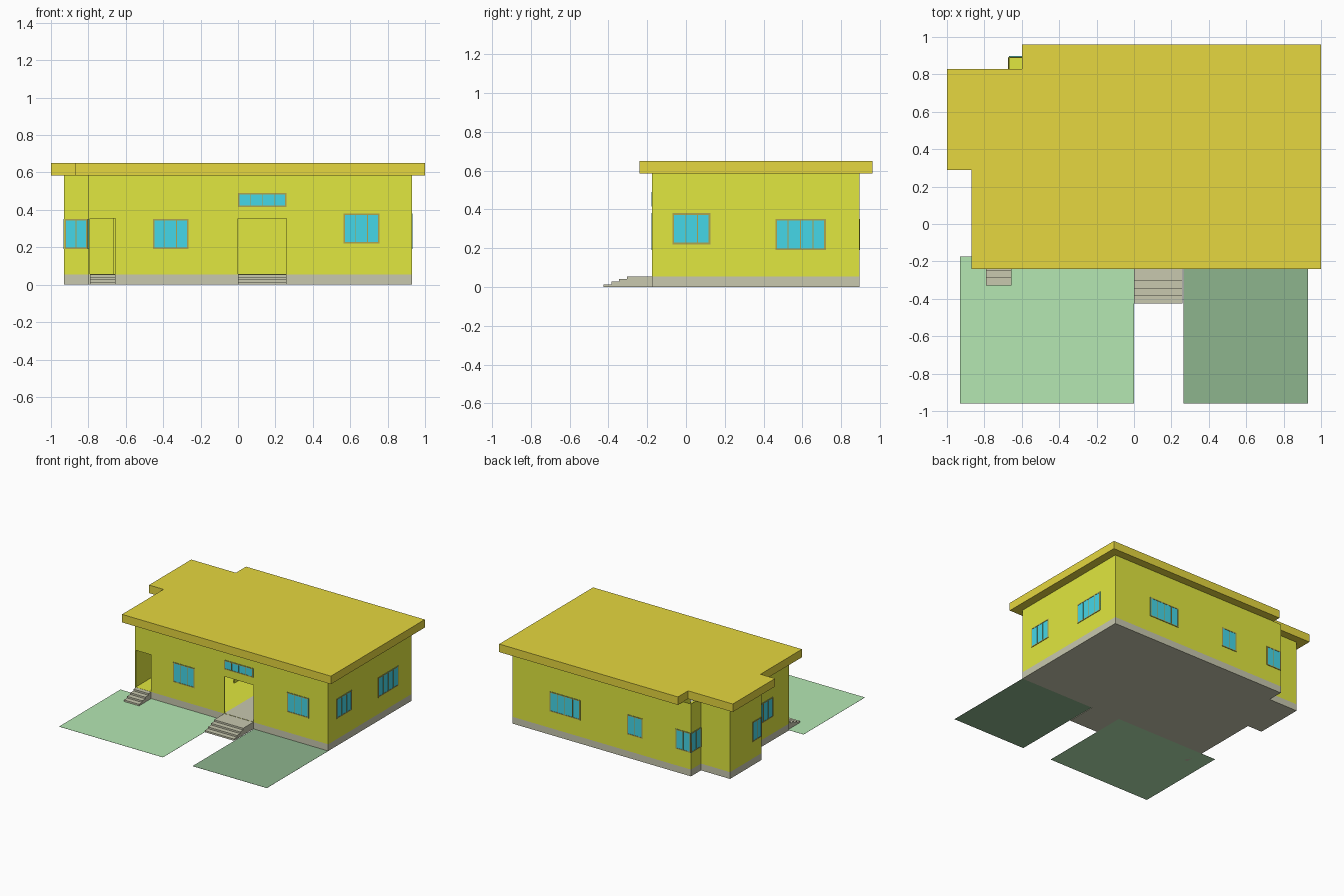
import bpy, bmesh
from mathutils import Vector

if "Cube" in bpy.data.objects:
    bpy.data.objects.remove(bpy.data.objects["Cube"])

BASE_Z, DOOR_Z, WALL_Z, ROOF_Z = 0.055, 0.355, 0.585, 0.65


def material(name, rgb):
    m = bpy.data.materials.new(name)
    m.diffuse_color = (*rgb, 1)
    m.use_nodes = True
    m.node_tree.nodes["Principled BSDF"].inputs["Base Color"].default_value = m.diffuse_color
    return m


YELLOW = material("wall_yellow", (0.75, 0.80, 0.05))
OCHRE = material("roof_ochre", (0.79, 0.68, 0.05))
STONE = material("stone", (0.58, 0.58, 0.43))
FRAME = material("frame_brown", (0.42, 0.37, 0.08))
GLASS = material("glass_blue", (0.06, 0.68, 0.81))
LIGHT = material("light_grass", (0.46, 0.80, 0.45))
DARK = material("dark_grass", (0.27, 0.46, 0.27))


def finish(name, bm, *mats):
    me = bpy.data.meshes.new(name)
    bm.to_mesh(me)
    bm.free()
    for m in mats:
        me.materials.append(m)
    ob = bpy.data.objects.new(name, me)
    bpy.context.collection.objects.link(ob)
    return ob


def prism(name, outline, z0, z1, mat):
    bm = bmesh.new()
    f = bm.faces.new([bm.verts.new((x, y, z0)) for x, y in outline])
    if z1 > z0:
        r = bmesh.ops.extrude_face_region(bm, geom=[f], use_keep_orig=True)
        top = [v for v in r["geom"] if isinstance(v, bmesh.types.BMVert)]
        bmesh.ops.translate(bm, verts=top, vec=(0, 0, z1 - z0))
        bmesh.ops.recalc_face_normals(bm, faces=bm.faces)
    return finish(name, bm, mat)


def rect(x0, y0, x1, y1):
    return [(x0, y0), (x1, y0), (x1, y1), (x0, y1)]


# Plinth, floor and roof share one stepped plan
plan = [(-0.8, -0.175), (0.93, -0.175), (0.93, 0.893), (-0.67, 0.893),
        (-0.67, 0.765), (-0.93, 0.765), (-0.93, 0.36), (-0.8, 0.36)]
eaves = [(-0.87, -0.24), (1, -0.24), (1, 0.96), (-0.6, 0.96),
         (-0.6, 0.83), (-1, 0.83), (-1, 0.29), (-0.87, 0.29)]
prism("plinth", plan, 0, BASE_Z, STONE)
prism("roof", eaves, WALL_Z, ROOF_Z, OCHRE)
prism("floor", plan, BASE_Z, BASE_Z + 0.001, YELLOW)
prism("hall_floor", rect(0, -0.174, 0.26, 0.3), BASE_Z, BASE_Z + 0.002, STONE)

# Outer walls with two door openings in the front
doors = [(-0.79, -0.655), (0, 0.26)]
bm = bmesh.new()
front = [(x, -0.175) for pair in doors for x in pair]
ring = plan[:1] + front + plan[1:]
for p, q in zip(ring, ring[1:] + ring[:1]):
    for z0, z1 in ((BASE_Z, DOOR_Z), (DOOR_Z, WALL_Z)):
        if (p[0], q[0]) in doors and z0 == BASE_Z:
            continue
        bm.faces.new([bm.verts.new((*c, z)) for c, z in
                      ((p, z0), (q, z0), (q, z1), (p, z1))])
bmesh.ops.remove_doubles(bm, verts=bm.verts, dist=1e-5)
walls = finish("walls", bm, YELLOW)
solid = walls.modifiers.new("thickness", "SOLIDIFY")
solid.thickness, solid.offset = 0.008, -1
prism("inner_wall", rect(-0.25, 0.3, -0.24, 0.88), BASE_Z, WALL_Z, YELLOW)


# Entrance stairs, stepped side profile swept across x
def stairs(name, x0, x1, y_top):
    profile = [(-0.175, 0), (-0.175, BASE_Z)]
    for i in range(4):
        y, z = y_top - 0.04 * i, BASE_Z * (4 - i) / 4
        profile += [(y, z), (y, z - BASE_Z / 4)]
    bm = bmesh.new()
    f = bm.faces.new([bm.verts.new((x0, y, z)) for y, z in profile])
    r = bmesh.ops.extrude_face_region(bm, geom=[f], use_keep_orig=True)
    far = [v for v in r["geom"] if isinstance(v, bmesh.types.BMVert)]
    bmesh.ops.translate(bm, verts=far, vec=(x1 - x0, 0, 0))
    bmesh.ops.recalc_face_normals(bm, faces=bm.faces)
    finish(name, bm, STONE)


stairs("main_stairs", 0, 0.26, -0.305)
stairs("side_stairs", -0.79, -0.655, -0.21)


# Windows: glass sheet plus frame bars, laid on a wall
def window(name, axis, sign, at, a0, a1, z0, z1, panes):
    bm = bmesh.new()

    def bar(u0, u1, w0, w1, depth, mat):
        g = bmesh.ops.create_cube(bm, size=1)
        for v in g["verts"]:
            u = u0 + (u1 - u0) * (v.co.x + 0.5)
            w = w0 + (w1 - w0) * (v.co.z + 0.5)
            d = at + sign * (-0.002 + (depth + 0.002) * (v.co.y + 0.5))
            v.co = Vector((u, d, w) if axis == "y" else (d, u, w))
        for f in {f for v in g["verts"] for f in v.link_faces}:
            f.material_index = mat

    t = 0.008
    bar(a0, a1, z0, z1, 0.002, 1)
    for z in (z0, z1 - t):
        bar(a0, a1, z, z + t, 0.004, 0)
    for i in range(panes + 1):
        w = t if i in (0, panes) else t / 2
        u = a0 + (a1 - a0 - w) * i / panes
        bar(u, u + w, z0 + t, z1 - t, 0.004, 0)
    bmesh.ops.recalc_face_normals(bm, faces=bm.faces)
    finish(name, bm, FRAME, GLASS)


LOW, HIGH = (0.19, 0.35), (0.22, 0.38)
for name, axis, sign, at, a0, a1, (z0, z1), panes in (
        ("transom_window", "y", -1, -0.175, 0, 0.26, (0.415, 0.49), 4),
        ("front_left_window", "y", -1, -0.175, -0.455, -0.265, LOW, 3),
        ("front_right_window", "y", -1, -0.175, 0.565, 0.757, HIGH, 3),
        ("wing_front_window", "y", -1, 0.36, -0.928, -0.805, LOW, 2),
        ("right_front_window", "x", 1, 0.93, -0.07, 0.125, HIGH, 3),
        ("right_rear_window", "x", 1, 0.93, 0.46, 0.72, LOW, 4),
        ("back_wide_window", "y", 1, 0.893, 0.32, 0.593, LOW, 4),
        ("back_middle_window", "y", 1, 0.893, -0.238, -0.10, LOW, 2),
        ("back_corner_window", "y", 1, 0.893, -0.668, -0.533, LOW, 2),
        ("notch_window", "x", -1, -0.67, 0.767, 0.891, LOW, 2),
        ("wing_side_window", "x", -1, -0.93, 0.362, 0.48, LOW, 2),
        ("left_window", "x", -1, -0.8, 0.03, 0.22, LOW, 3)):
    window(name, axis, sign, at, a0, a1, z0, z1, panes)

# Lawns either side of the path
prism("light_lawn", rect(-0.93, -0.96, 0, -0.175), 0, 0.001, LIGHT)
prism("dark_lawn", rect(0.265, -0.96, 0.93, -0.175), 0, 0.001, DARK)
